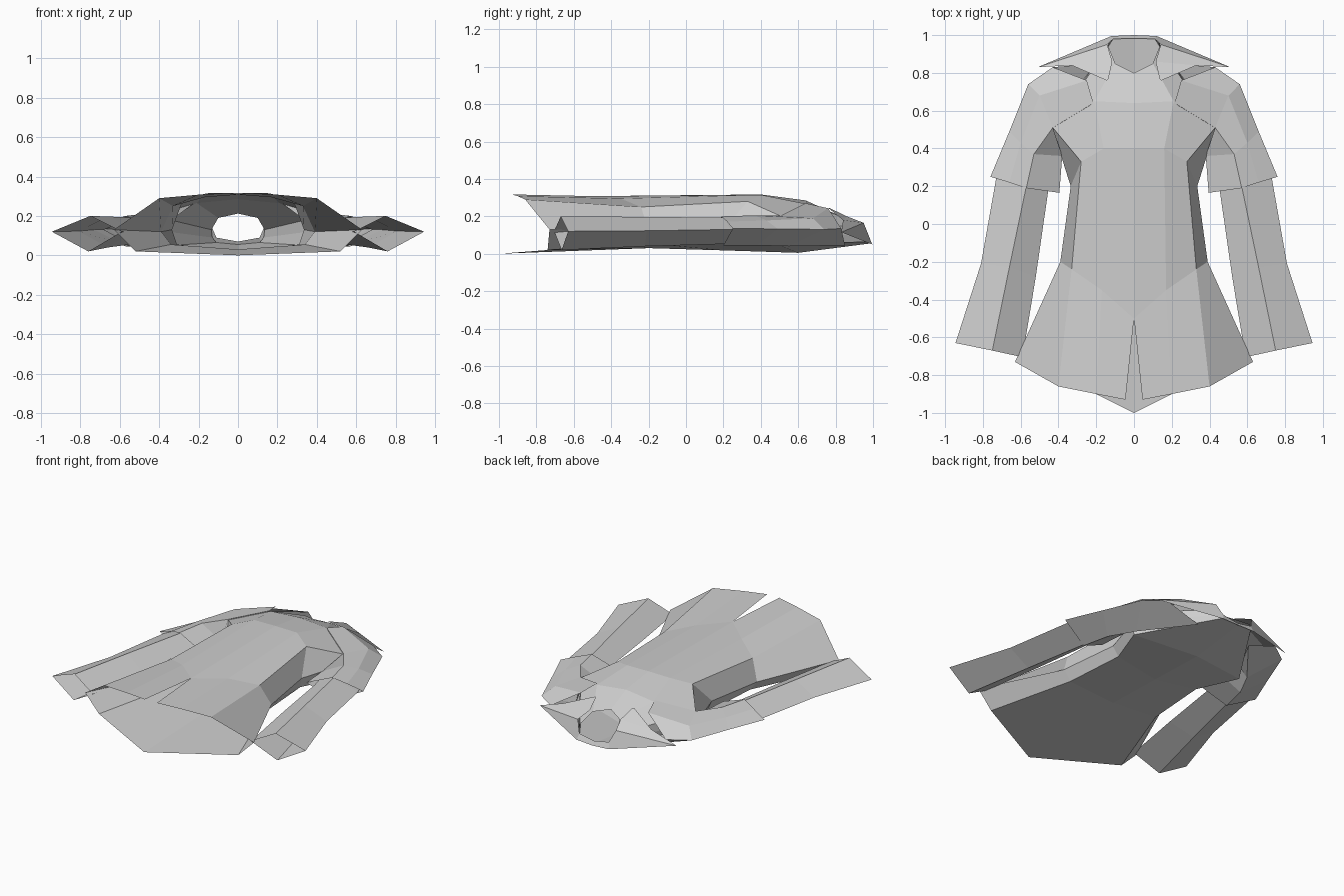
import bpy

if "Cube" in bpy.data.objects:
    bpy.data.objects.remove(bpy.data.objects["Cube"])

cloth = bpy.data.materials.new("light_grey_cloth")
cloth.use_nodes = True
GREY = (0.62, 0.62, 0.62, 1)
cloth.diffuse_color = GREY
cloth.node_tree.nodes["Principled BSDF"].inputs["Base Color"].default_value = GREY


def loft(name, rings, closed=False):
    """Skin the left-hand (+x) rings and mirror them across x = 0."""
    n = len(rings[0])
    verts = [p for ring in rings for p in ring]
    faces = []
    for r in range(len(rings) - 1):
        for i in range(n if closed else n - 1):
            j = (i + 1) % n
            faces.append((r * n + i, r * n + j, (r + 1) * n + j, (r + 1) * n + i))
    mesh = bpy.data.meshes.new(name)
    mesh.from_pydata(verts, [], faces)
    mesh.materials.append(cloth)
    obj = bpy.data.objects.new(name, mesh)
    bpy.context.collection.objects.link(obj)
    mod = obj.modifiers.new("Mirror", 'MIRROR')
    mod.use_axis[0] = True
    mod.merge_threshold = 0.001
    return obj


# Coat body, hem to neck: front centre, front, front edge, side, back edge, back centre
loft("coat_body", [
    [(.045, -.93, .317), (.20, -.90, .308), (.40, -.86, .29), (.63, -.73, .13), (.52, -.74, .02), (0, -1, 0)],
    [(0, -.50, .308), (.17, -.35, .295), (.33, -.24, .25), (.39, -.20, .12), (.34, -.20, .055), (0, -.20, .03)],
    [(0, .40, .317), (.16, .40, .315), (.28, .33, .28), (.335, .20, .13), (.31, .22, .055), (0, .20, .018)],
    [(0, .64, .285), (.21, .65, .265), (.43, .51, .20), (.43, .50, .13), (.42, .50, .045), (0, .60, .005)],
    [(0, .80, .212), (.10, .85, .19), (.135, .94, .13), (.13, .965, .09), (.11, .98, .065), (0, .985, .055)],
])

# Short upper sleeve, cuff to shoulder: ridge, upper, outer, back, inner
loft("upper_sleeve", [
    [(.57, .19, .20), (.66, .22, .172), (.76, .25, .135), (.57, .20, .045), (.395, .165, .13)],
    [(.53, .37, .205), (.60, .43, .178), (.66, .49, .133), (.53, .38, .045), (.38, .36, .13)],
    [(.43, .51, .205), (.50, .68, .19), (.56, .74, .13), (.44, .55, .04), (.43, .50, .13)],
    [(.215, .64, .27), (.25, .76, .243), (.43, .83, .135), (.20, .85, .045), (.42, .51, .12)],
], closed=True)

# Flared lower sleeve, cuff to elbow: ridge, outer, back, inner
loft("lower_sleeve", [
    [(.75, -.67, .20), (.945, -.63, .12), (.76, -.665, .02), (.59, -.705, .12)],
    [(.66, -.23, .197), (.81, -.21, .123), (.66, -.22, .04), (.52, -.28, .125)],
    [(.57, .20, .193), (.73, .24, .13), (.57, .20, .052), (.455, .17, .13)],
    [(.54, .32, .19), (.68, .36, .13), (.54, .33, .055), (.42, .30, .13)],
], closed=True)

# Collar spread over the shoulders, from the nape round to the front
loft("collar", [
    [(0, .982, .07), (.11, .98, .09), (.142, .95, .165), (.115, .86, .20), (.135, .77, .243)],
    [(0, 1, .045), (.12, .995, .05), (.51, .83, .115), (.33, .84, .18), (.145, .76, .245)],
])
